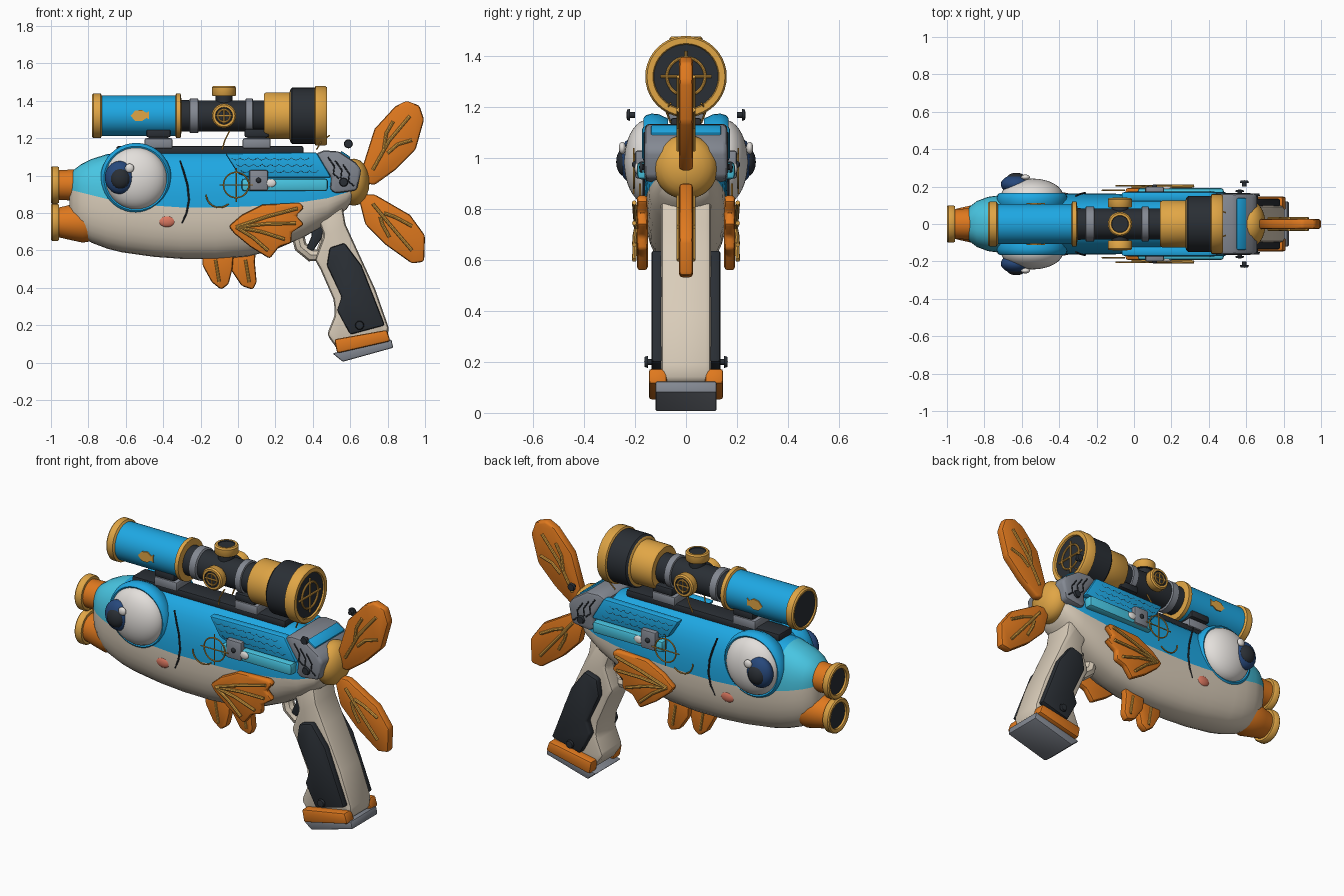
import bpy, bmesh, math
from mathutils import Vector

if "Cube" in bpy.data.objects:
    bpy.data.objects.remove(bpy.data.objects["Cube"])

COL = {
    "blue": (.013, .39, .77), "cyan": (.065, .56, .76), "cream": (.70, .61, .49),
    "orange": (.74, .19, .013), "gold": (.75, .38, .06), "dark": (.023, .028, .035),
    "grey": (.23, .25, .29), "white": (.77, .74, .71), "navy": (.02, .065, .20),
    "coral": (.72, .19, .12)}
MAT = {}
for key, c in COL.items():
    MAT[key] = bpy.data.materials.new(key)
    MAT[key].diffuse_color = (*c, 1)


def finish(name, bm, cols, mirror=False, weld=True):
    if weld:
        bmesh.ops.remove_doubles(bm, verts=bm.verts, dist=1e-5)
    bmesh.ops.recalc_face_normals(bm, faces=bm.faces)
    me = bpy.data.meshes.new(name)
    bm.to_mesh(me)
    bm.free()
    for c in cols:
        me.materials.append(MAT[c])
    me.shade_smooth()
    me.set_sharp_from_angle(angle=math.radians(38))
    ob = bpy.data.objects.new(name, me)
    bpy.context.collection.objects.link(ob)
    if mirror:
        m = ob.modifiers.new("mirror", 'MIRROR')
        m.use_axis = (False, True, False)
        m.use_mirror_merge = False
    return ob


def plate(name, pts, y0, y1, col, bevel=.012, mirror=True):
    """Side profile (x, z) extruded from y0 to y1 with rounded edges."""
    bm = bmesh.new()
    face = bm.faces.new([bm.verts.new((x, y0, z)) for x, z in pts])
    res = bmesh.ops.extrude_face_region(bm, geom=[face])
    for v in res["geom"]:
        if isinstance(v, bmesh.types.BMVert):
            v.co.y = y1
    bmesh.ops.recalc_face_normals(bm, faces=bm.faces)
    if bevel:
        edges = [e for e in bm.edges if e.calc_face_angle(0) > .5]
        bmesh.ops.bevel(bm, geom=edges, offset=bevel, segments=2, profile=.5,
                        affect='EDGES', clamp_overlap=True)
    return finish(name, bm, [col], mirror, False)


def box(name, x0, x1, y0, y1, z0, z1, col, bevel=.01, mirror=False):
    return plate(name, [(x0, z0), (x1, z0), (x1, z1), (x0, z1)], y0, y1, col, bevel, mirror)


def lathe(name, prof, org, axis, mirror=False, n=40):
    """prof: (distance along axis, radius, colour of the band that starts here)."""
    bm = bmesh.new()
    cols = list(dict.fromkeys(p[2] for p in prof))
    o = Vector(org)

    def point(t, r, a):
        u, v = r * math.cos(a), r * math.sin(a)
        return o + Vector({"x": (t, u, v), "y": (u, t, v), "z": (u, v, t)}[axis])
    rings = [[bm.verts.new(point(t, r, 2 * math.pi * i / n)) for i in range(n)] for t, r, _ in prof]
    for k in range(len(prof) - 1):
        for i in range(n):
            j = (i + 1) % n
            f = bm.faces.new((rings[k][i], rings[k][j], rings[k + 1][j], rings[k + 1][i]))
            f.material_index = cols.index(prof[k][2])
    return finish(name, bm, cols, mirror)


def ball(name, loc, rad, col, mirror=False):
    bm = bmesh.new()
    bmesh.ops.create_uvsphere(bm, u_segments=32, v_segments=18, radius=1)
    for v in bm.verts:
        v.co = Vector([v.co[i] * rad[i] + loc[i] for i in range(3)])
    return finish(name, bm, [col], mirror)


def tube(name, pts, r, col, closed=False, mirror=True):
    cu = bpy.data.curves.new(name, 'CURVE')
    cu.dimensions = '3D'
    cu.bevel_depth, cu.bevel_resolution, cu.use_fill_caps = r, 2, True
    sp = cu.splines.new('POLY')
    sp.points.add(len(pts) - 1)
    for p, q in zip(sp.points, pts):
        p.co = (*q, 1)
    sp.use_cyclic_u = closed
    tmp = bpy.data.objects.new(name + "_path", cu)
    bm = bmesh.new()
    bpy.context.collection.objects.link(tmp)
    me = bpy.data.meshes.new_from_object(tmp.evaluated_get(bpy.context.evaluated_depsgraph_get()))
    bm.from_mesh(me)
    for f in bm.faces:
        f.material_index = 0
    bpy.data.objects.remove(tmp)
    return finish(name, bm, [col], mirror)


def arc(cx, y, cz, r, a0=0, a1=360, n=28):
    return [(cx + r * math.cos(math.radians(a0 + (a1 - a0) * i / n)), y,
             cz + r * math.sin(math.radians(a0 + (a1 - a0) * i / n))) for i in range(n)]


# Fish body: x, bottom, colour split, top, half width
ST = [(-.90, .80, .925, 1.0, .055), (-.88, .72, .92, 1.03, .092), (-.84, .675, .91, 1.06, .123),
      (-.78, .64, .895, 1.09, .145), (-.70, .61, .875, 1.115, .156), (-.62, .59, .86, 1.125, .16),
      (-.45, .566, .84, 1.13, .163), (-.30, .555, .83, 1.13, .163), (-.12, .553, .83, 1.13, .162),
      (.05, .567, .835, 1.13, .16), (.20, .605, .845, 1.13, .158), (.35, .67, .86, 1.125, .153),
      (.48, .745, .88, 1.11, .145), (.58, .82, .91, 1.09, .125), (.62, .88, .93, 1.06, .10)]
bm = bmesh.new()
N = 32
rings = []
for x, zb, zs, zt, w in ST:
    ring = []
    for i in range(N):
        a = 2 * math.pi * i / N
        c, s = math.cos(a), math.sin(a)
        h = zt - zs if s >= 0 else zs - zb
        ring.append(bm.verts.new((x, w * math.copysign(abs(c) ** .8, c),
                                  zs + h * math.copysign(abs(s) ** .85, s))))
    rings.append(ring)
for k in range(len(rings) - 1):
    for i in range(N):
        j = (i + 1) % N
        f = bm.faces.new((rings[k][i], rings[k][j], rings[k + 1][j], rings[k + 1][i]))
        f.material_index = 2 if i >= N // 2 else (1 if ST[k + 1][0] < -.69 else 0)
bm.faces.new(rings[0]).material_index = 2
bm.faces.new(rings[-1]).material_index = 2
finish("fish_body", bm, ["blue", "cyan", "cream"])

# Twin barrels shaped as lips
for nm, z, tail in (("upper", .95, ((-.90, .082), (-.82, .085), (-.78, 0))),
                    ("lower", .75, ((-.90, .093), (-.83, .108), (-.78, .100), (-.73, 0)))):
    lathe(nm + "_lip_barrel", [(-.985, 0, "dark"), (-.985, .073, "gold"), (-.996, .075, "gold"),
          (-1, .082, "gold"), (-1, .094, "gold"), (-.993, .1, "gold"), (-.965, .1, "gold"),
          (-.957, .094, "gold"), (-.957, .08, "orange")] + [(x, r, "orange") for x, r in tail],
          (0, 0, z), "x")

# Eyes
EX, EZ = -.545, .985
lathe("eye_socket", [(.07, 0, "blue"), (.07, .17, "blue"), (.105, .187, "blue"), (.135, .19, "blue"),
      (.158, .183, "blue"), (.167, .172, "blue"), (.16, .16, "blue"), (.13, .155, "blue"),
      (.13, 0, "blue")], (EX, 0, EZ), "y", True)
ball("eye_white", (EX, .15, EZ), (.166, .093, .166), "white", True)
ball("eye_iris", (-.632, .212, .99), (.08, .05, .088), "navy", True)
ball("eye_pupil", (-.630, .24, .985), (.053, .034, .056), "dark", True)
ball("eye_glint", (-.580, .25, 1.04), (.024, .014, .024), "white", True)

# Cheek spot and gill line
ball("cheek_spot", (-.38, .150, .757), (.046, .018, .033), "coral", True)
tube("gill_line", [(-.31, .150, 1.08), (-.29, .160, 1.02), (-.27, .165, .95), (-.262, .166, .87),
                   (-.275, .163, .80), (-.30, .155, .745)], .005, "dark")

# Scope
S = [(-.772, 0, "dark"), (-.772, .1, "gold"), (-.78, .102, "gold"), (-.78, .113, "gold"),
     (-.772, .12, "gold"), (-.735, .12, "gold"), (-.728, .108, "blue"), (-.335, .108, "gold"),
     (-.33, .12, "gold"), (-.307, .12, "gold"), (-.302, .085, "dark"), (-.26, .083, "grey"),
     (-.257, .093, "grey"), (-.215, .093, "grey"), (-.21, .083, "dark"), (.04, .083, "grey"),
     (.042, .093, "grey"), (.078, .093, "grey"), (.08, .083, "dark"), (.14, .083, "gold"),
     (.14, .118, "gold"), (.15, .125, "gold"), (.275, .125, "gold"), (.28, .14, "dark"),
     (.29, .15, "dark"), (.41, .15, "gold"), (.415, .16, "gold"), (.465, .16, "gold"),
     (.475, .153, "gold"), (.475, .13, "gold"), (.466, .126, "dark"), (.466, 0, "dark")]
lathe("scope", S, (0, 0, 1.32), "x")
tube("scope_reticle_ring", [(.470, x, z) for x, _, z in arc(0, 0, 1.32, .075)], .006, "gold", True, False)
tube("scope_reticle_bar", [(.470, -.1, 1.32), (.470, .1, 1.32)], .006, "gold", False, False)
tube("scope_reticle_post", [(.470, 0, 1.22), (.470, 0, 1.42)], .006, "gold", False, False)

# Scope adjustment knobs
KN = [(.05, .045, "dark"), (.105, .045, "dark"), (.105, .06, "gold"), (.112, .065, "gold"),
      (.15, .065, "gold"), (.158, .058, "gold"), (.158, .046, "dark"), (.152, .044, "dark"), (.152, 0, "dark")]
lathe("top_knob", KN, (-.075, 0, 1.32), "z")
lathe("side_knob", [(t - .018, r, c) for t, r, c in KN], (-.075, 0, 1.32), "y", True)
tube("side_knob_ring", arc(-.075, .138, 1.32, .033), .005, "gold", True)
tube("side_knob_bar", [(-.115, .138, 1.32), (-.035, .138, 1.32)], .005, "gold")
tube("side_knob_post", [(-.075, .138, 1.28), (-.075, .138, 1.36)], .005, "gold")

# Gold fish badge on the scope tube
plate("scope_badge", [(-.575, 1.32), (-.55, 1.347), (-.515, 1.352), (-.49, 1.336), (-.475, 1.345),
      (-.475, 1.302), (-.49, 1.308), (-.515, 1.291), (-.55, 1.293)], .102, .1115, "gold", 0)

# Rail and mounts
box("rail", -.65, .35, -.06, .06, 1.115, 1.158, "dark")
for i, x in enumerate((-.425, .10)):
    box(f"mount_base_{i}", x - .075, x + .075, -.07, .07, 1.145, 1.20, "grey")
    box(f"mount_post_{i}", x - .05, x + .05, -.045, .045, 1.18, 1.26, "grey")
    box(f"mount_clamp_{i}", x - .065, x + .065, -.08, .08, 1.205, 1.25, "dark")

# Scaled side panels with wavy scale rows
plate("scale_panel", [(-.07, 1.12), (.42, 1.125), (.50, .99), (.06, .99), (.0, 1.01)], .12, .172, "blue")
for k in range(3):
    z = 1.095 - .034 * k
    tube(f"scale_row_{k}", [(-.035 + .025 * k + i * .0115, .171, z - .012 * abs(math.sin(i * math.pi / 4)))
         for i in range(37)], .0016, "dark")
box("side_bar", .02, .48, .13, .192, .917, .985, "cyan", .015, True)
box("latch_plate", .06, .16, .15, .20, .92, 1.03, "grey", .01, True)
ball("latch_screw", (.11, .20, .975), (.014, .012, .014), "dark", True)
ball("latch_splash", (.175, .192, .96), (.028, .01, .022), "white", True)

# Fine gold ornaments
tube("ornament_ring", arc(-.01, .205, .95, .068), .004, "gold", True)
tube("ornament_bar", [(-.10, .205, .95), (.08, .205, .95)], .0035, "gold")
tube("ornament_post", [(-.01, .205, .86), (-.01, .205, 1.04)], .0035, "gold")
tube("ornament_arc", arc(-.10, .18, .90, .07, 180, 320), .004, "gold")
tube("scope_strand_front", [(-.085, .06, 1.14), (-.07, .07, 1.19), (-.045, .06, 1.24)], .004, "gold")
tube("scope_strand_rear", [(.42, .06, 1.14), (.45, .08, 1.19), (.49, .06, 1.215)], .004, "gold")

# Grey rear cap
plate("rear_cap", [(.41, 1.115), (.46, 1.135), (.54, 1.13), (.63, 1.07), (.66, 1.03), (.635, .92),
      (.52, .905), (.49, .925), (.50, .99)], -.162, .162, "grey", .018, False)
plate("rear_cap_slot", [(.545, 1.10), (.550, 1.134), (.602, 1.099), (.59, 1.07)], -.138, .138, "blue", .008, False)
for k in range(3):
    x = .48 + .04 * k
    tube(f"cap_seam_{k}", [(x, .163, 1.10 - .02 * k), (x + .035, .163, 1.05 - .02 * k),
         (x + .03, .163, 1.01 - .02 * k), (x + .06, .163, .985 - .02 * k)], .004, "dark")
SCREW = [(0, 0, "dark"), (0, .012, "dark"), (.02, .012, "dark"), (.02, .024, "dark"),
         (.032, .02, "dark"), (.034, 0, "dark")]
for nm, x, y, z in (("cap", .565, .15, .965), ("loose", .59, .20, 1.17), ("grip", .65, .13, .20)):
    lathe(nm + "_screw", SCREW, (x, y, z), "y", True, 16)

# Tail: gold root and two fins
lathe("tail_root", [(.56, 0, "gold"), (.56, .10, "gold"), (.59, .12, "gold"), (.62, .126, "gold"),
      (.65, .118, "gold"), (.675, .095, "gold"), (.69, .068, "gold"), (.70, .035, "gold"), (.703, 0, "gold")],
      (0, 0, .965), "x")
plate("tail_fin_upper", [(.68, .96), (.67, 1.06), (.73, 1.25), (.84, 1.37), (.90, 1.40), (.97, 1.375),
      (.995, 1.30), (.95, 1.14), (.84, 1.03), (.73, .95)], -.027, .027, "orange", .014, False)
plate("tail_fin_lower", [(.64, .90), (.73, .90), (.92, .79), (1.0, .68), (.995, .54), (.93, .53),
      (.79, .63), (.68, .74)], -.027, .027, "orange", .014, False)
for i, (a, b) in enumerate((((.72, 1.03), (.92, 1.32)), ((.78, 1.14), (.83, 1.29)), ((.80, 1.12), (.93, 1.19)),
                            ((.72, .85), (.93, .60)), ((.78, .80), (.93, .73)), ((.76, .78), (.81, .67)))):
    m = ((a[0] + b[0]) / 2 - .012, .029, (a[1] + b[1]) / 2 + .012)
    tube(f"tail_vein_{i}", [(a[0], .029, a[1]), m, (b[0], .029, b[1])], .009, "gold")

# Side fins
plate("side_fin", [(-.05, .73), (.02, .79), (.13, .845), (.33, .855), (.355, .83), (.31, .785), (.355, .74),
      (.285, .695), (.285, .64), (.22, .62), (.17, .555), (.065, .62), (-.02, .69)], .15, .193, "orange", .014)
for i, (x, z) in enumerate(((.32, .825), (.31, .745), (.25, .66), (.16, .60))):
    tube(f"side_fin_vein_{i}", [(-.01, .195, .725), (x / 2, .200, (z + .74) / 2), (x, .203, z)], .009, "gold")

# Belly fins
plate("belly_fin_front", [(-.19, .62), (-.19, .52), (-.14, .43), (-.09, .39), (-.05, .42), (-.03, .50),
      (-.02, .62)], -.04, .01, "orange", .014, False)
plate("belly_fin_rear", [(-.05, .62), (-.04, .50), (.02, .41), (.08, .39), (.10, .43), (.09, .54), (.10, .64)],
      -.01, .04, "orange", .014, False)
for i, (x, y) in enumerate(((-.10, -.04), (-.10, .01), (.06, -.01), (.06, .04))):
    tube(f"belly_fin_vein_{i}", [(x - .02, y, .55), (x, y, .43)], .008, "gold", False, False)

# Grip, panels, base
plate("grip", [(.42, .79), (.46, .88), (.55, .89), (.575, .74), (.625, .63), (.735, .39), (.805, .19), (.80, .12),
      (.54, .06), (.475, .15), (.52, .26), (.51, .34), (.44, .50), (.41, .55), (.46, .68)],
      -.098, .098, "cream", .022, False)
plate("grip_panel", [(.49, .615), (.57, .64), (.66, .52), (.785, .20), (.60, .15), (.53, .28), (.555, .35),
      (.475, .52)], .09, .136, "dark")
plate("grip_base_trim", [(.515, .125), (.795, .175), (.815, .115), (.53, .05)], .075, .146, "orange")
plate("grip_foot", [(.505, .05), (.82, .125), (.83, .08), (.56, .005)], -.12, .12, "grey", .008, False)

# Trigger and guard
tube("trigger_guard", [(.47, 0, .77), (.39, 0, .78), (.335, 0, .74), (.32, 0, .68), (.335, 0, .62),
     (.39, 0, .575), (.44, 0, .575), (.47, 0, .64)], .035, "cream", True, False)
plate("trigger", [(.38, .77), (.46, .75), (.45, .67), (.40, .595), (.365, .61), (.395, .68)],
      -.03, .03, "dark", .008, False)

for m in bpy.data.materials:
    if m.users and not m.is_grease_pencil:
        m.use_nodes = True
        m.node_tree.nodes["Principled BSDF"].inputs["Base Color"].default_value = m.diffuse_color
